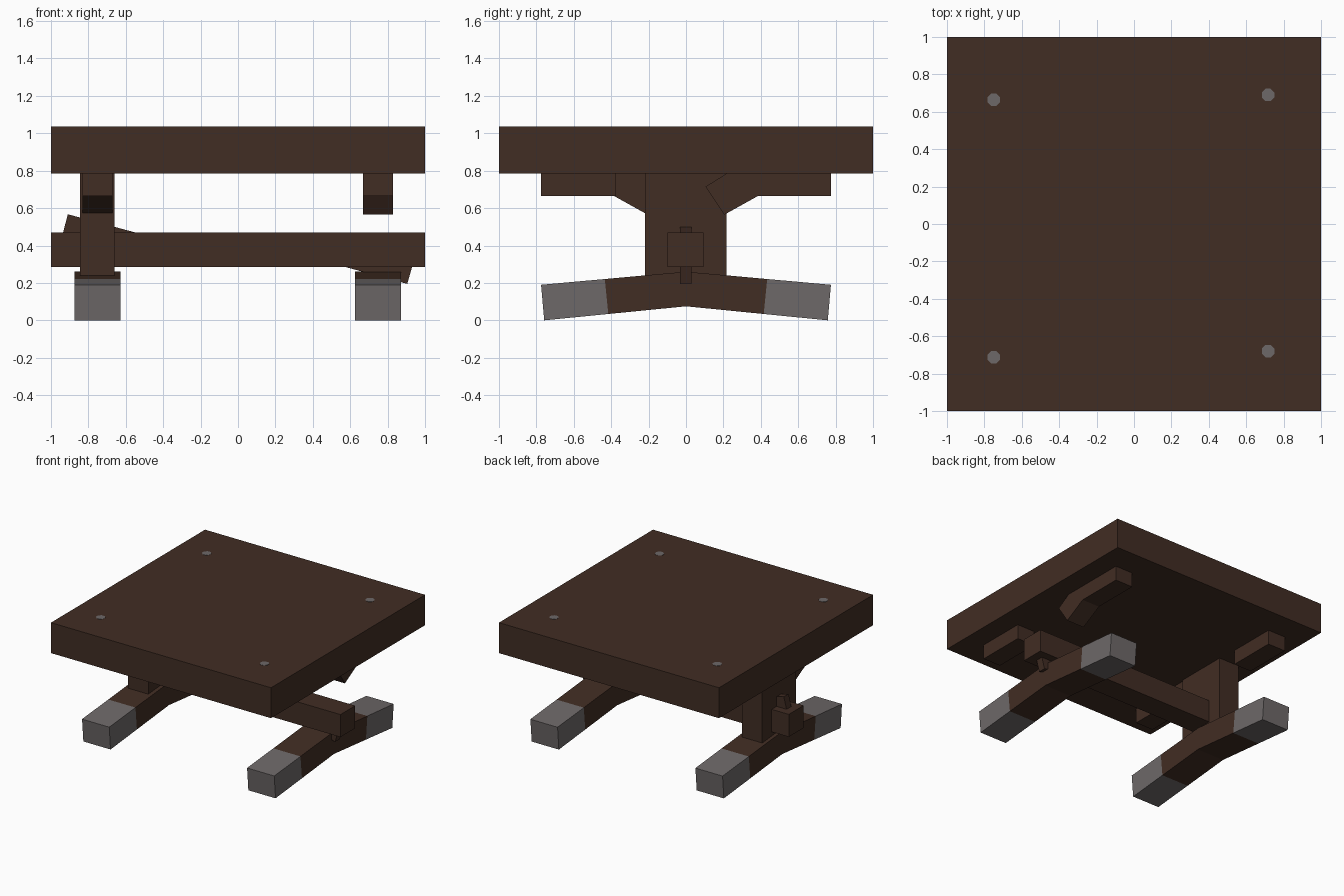
import bpy, bmesh, math
from mathutils import Vector

cube = bpy.data.objects.get("Cube")
if cube:
    bpy.data.objects.remove(cube, do_unlink=True)


def material(name, rgb):
    m = bpy.data.materials.new(name)
    m.use_nodes = True
    m.diffuse_color = (*rgb, 1)
    m.node_tree.nodes["Principled BSDF"].inputs["Base Color"].default_value = (*rgb, 1)
    return m


wood = material("dark_wood", (0.053, 0.026, 0.017))
metal = material("grey_metal", (0.155, 0.14, 0.14))


def prism(name, profile, axis, lo, hi, mat=wood):
    """Extrude a flat outline along x, y or z; the outline uses the other two axes in order."""
    bm = bmesh.new()
    verts = []
    for a, b in profile:
        co = [a, b]
        co.insert("xyz".index(axis), lo)
        verts.append(bm.verts.new(co))
    face = bm.faces.new(verts)
    new = bmesh.ops.extrude_face_region(bm, geom=[face])["geom"]
    shift = Vector([hi - lo if c == axis else 0 for c in "xyz"])
    bmesh.ops.translate(bm, vec=shift, verts=[v for v in new if isinstance(v, bmesh.types.BMVert)])
    bmesh.ops.recalc_face_normals(bm, faces=bm.faces)
    mesh = bpy.data.meshes.new(name)
    bm.to_mesh(mesh)
    bm.free()
    mesh.materials.append(mat)
    ob = bpy.data.objects.new(name, mesh)
    bpy.context.collection.objects.link(ob)
    return ob


def box(name, x, y, z):
    return prism(name, [(x[0], y[0]), (x[1], y[0]), (x[1], y[1]), (x[0], y[1])], "z", *z)


# Table top, single post and the long stretcher beam
box("table_top", (-1, 1), (-1, 1), (0.785, 1.035))
box("post", (-0.845, -0.66), (-0.22, 0.217), (0.22, 0.79))
box("stretcher_beam", (-1, 1), (-0.098, 0.094), (0.285, 0.47))

# Bent feet with metal-clad ends
half = [(0.775, 0.19), (0.758, 0.0)]
foot_profile = [(0, 0.26), *half, (0, 0.075)] + [(-y, z) for y, z in reversed(half)]
for side, x0 in (("right", -0.875), ("left", 0.625)):
    foot = prism(side + "_foot", foot_profile, "x", x0, x0 + 0.247)
    foot.data.materials.append(metal)
    bm = bmesh.new()
    bm.from_mesh(foot.data)
    for s in (-1, 1):
        bmesh.ops.bisect_plane(bm, geom=bm.verts[:] + bm.edges[:] + bm.faces[:],
                               plane_co=(0, s * 0.425, 0.13), plane_no=(0, s, -0.1))
    for f in bm.faces:
        f.material_index = int(abs(f.calc_center_median().y) > 0.45)
    bm.to_mesh(foot.data)
    bm.free()

# Braces under the top: long bent ones and short blocks, on opposite corners
bent = [(0.775, 0.79), (0.775, 0.665), (0.385, 0.665), (0.205, 0.565), (0.105, 0.715), (0.225, 0.79)]
block = [(0.775, 0.79), (0.775, 0.665), (0.375, 0.665), (0.375, 0.79)]
for side, x0 in (("right", -0.832), ("left", 0.668)):
    for end, s in (("front", -1), ("back", 1)):
        shape = bent if (side, end) in (("right", "front"), ("left", "back")) else block
        prism(f"{side}_{end}_brace", [(s * y, z) for y, z in shape], "x", x0, x0 + 0.16)

# Locking wedges through the beam ends
prism("upper_wedge", [(-0.94, 0.45), (-0.91, 0.567), (-0.55, 0.47), (-0.55, 0.45)], "y", -0.032, 0.03)
prism("lower_wedge", [(0.575, 0.285), (0.905, 0.195), (0.935, 0.3), (0.575, 0.3)], "y", -0.032, 0.03)

# Pegs set flush in the top
for i, (px, py) in enumerate([(-0.75, 0.665), (0.717, 0.69), (-0.75, -0.712), (0.717, -0.68)]):
    ring = [(px + 0.036 * math.cos(math.pi * (k + 0.5) / 4),
             py + 0.036 * math.sin(math.pi * (k + 0.5) / 4)) for k in range(8)]
    prism(f"peg_{i + 1}", ring, "z", 1.03, 1.037, metal)
